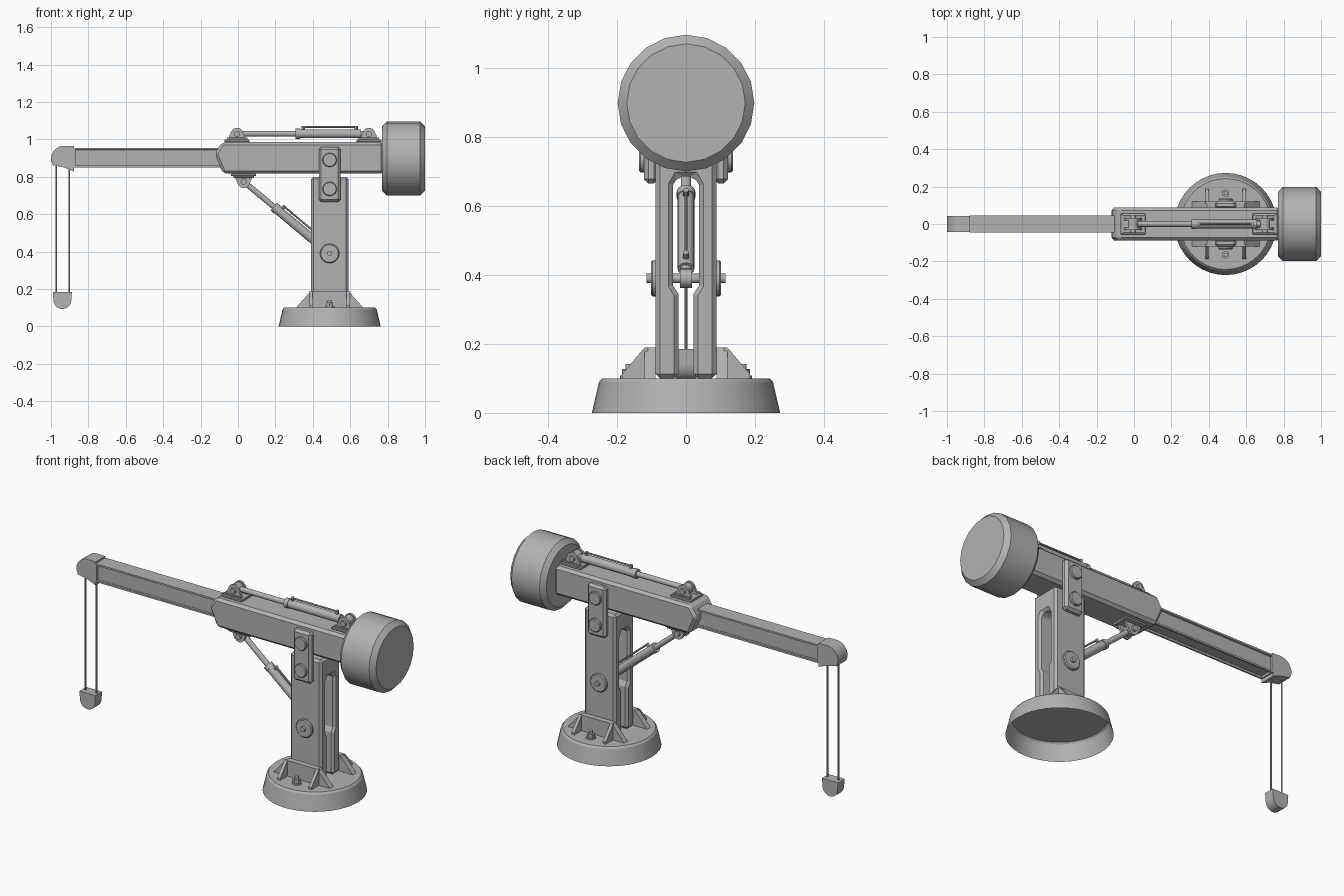
import bpy, bmesh, math
from mathutils import Vector

cube = bpy.data.objects.get("Cube")
if cube:
    bpy.data.objects.remove(cube, do_unlink=True)

metal = bpy.data.materials.new("grey_metal")
GREY = (0.45, 0.45, 0.45, 1)
metal.use_nodes = True
metal.diffuse_color = GREY
metal.node_tree.nodes["Principled BSDF"].inputs["Base Color"].default_value = GREY

COL = 0.49      # x of the column axis
HALF = 0.088    # half width of column and boom


def finish(name, bm, bevel=0.0, smooth=False):
    bmesh.ops.recalc_face_normals(bm, faces=bm.faces)
    mesh = bpy.data.meshes.new(name)
    bm.to_mesh(mesh)
    bm.free()
    mesh.materials.append(metal)
    ob = bpy.data.objects.new(name, mesh)
    bpy.context.collection.objects.link(ob)
    if bevel:
        mod = ob.modifiers.new("Bevel", "BEVEL")
        mod.width, mod.segments = bevel, 1
        mod.limit_method, mod.angle_limit = "ANGLE", math.radians(40)
    if smooth:
        bpy.ops.object.select_all(action="DESELECT")
        ob.select_set(True)
        bpy.context.view_layer.objects.active = ob
        bpy.ops.object.shade_smooth_by_angle(angle=math.radians(32))
    return ob


def prism(name, pts, axis, lo, hi, bevel=0.0, smooth=False):
    """Extrude a profile: (y, z) along x, or (x, z) along y."""
    bm = bmesh.new()
    place = (lambda a, b: (lo, a, b)) if axis == "x" else (lambda a, b: (a, lo, b))
    face = bm.faces.new([bm.verts.new(place(a, b)) for a, b in pts])
    ext = bmesh.ops.extrude_face_region(bm, geom=[face])
    shift = Vector((hi - lo, 0, 0) if axis == "x" else (0, hi - lo, 0))
    moved = [v for v in ext["geom"] if isinstance(v, bmesh.types.BMVert)]
    bmesh.ops.translate(bm, verts=moved, vec=shift)
    return finish(name, bm, bevel, smooth)


def box(name, x, y, z, bevel=0.0):
    return prism(name, [(x[0], z[0]), (x[1], z[0]), (x[1], z[1]), (x[0], z[1])],
                 "y", y[0], y[1], bevel)


def rod(name, p, q, r, r2=None, sides=20, bevel=0.0, caps=True):
    p, q = Vector(p), Vector(q)
    bm = bmesh.new()
    bmesh.ops.create_cone(bm, cap_ends=caps, segments=sides, radius1=r,
                          radius2=r if r2 is None else r2, depth=(q - p).length)
    turn = (q - p).to_track_quat("Z", "Y").to_matrix()
    bmesh.ops.rotate(bm, verts=bm.verts, matrix=turn)
    bmesh.ops.translate(bm, verts=bm.verts, vec=(p + q) / 2)
    return finish(name, bm, bevel, sides > 8)


def arc(cx, cz, r, start, end, n=8):
    return [(cx + r * math.cos(math.radians(start + (end - start) * i / n)),
             cz + r * math.sin(math.radians(start + (end - start) * i / n)))
            for i in range(n + 1)]


def clevis(name, x, deck, up):
    """Base plate, two rounded lugs and a cross pin; up is 1 or -1."""
    pin = deck + up * 0.043
    box(name + "_plate", (x - 0.067, x + 0.067), (-0.055, 0.055),
        sorted((deck, deck + up * 0.014)), 0.003)
    lug = [(-0.055, 0.0), (0.055, 0.0)] + arc(0, 0.043, 0.034, 25, 155)
    for s in (1, -1):
        prism(name + "_lug", [(x + a, deck + up * b) for a, b in lug], "y",
              s * 0.02, s * 0.033)
        rod(name + "_bolt_row", (x - 0.055, s * 0.045, deck + up * 0.018),
            (x + 0.055, s * 0.045, deck + up * 0.018), 0.006, sides=6)
    rod(name + "_pin", (x, -0.045, pin), (x, 0.045, pin), 0.016, sides=12)


def hydraulic(name, tip, tail, split, end):
    """Thin piston from tip, barrel from split to end, and a pressure pipe."""
    tip, tail = Vector(tip), Vector(tail)
    at = lambda t: tip.lerp(tail, t)
    d = (tail - tip).normalized()
    side = Vector((-d.z, 0, d.x))
    rod(name + "_piston", tip, at(split), 0.015, sides=16)
    rod(name + "_collar", at(split) - d * 0.012, at(split) + d * 0.012, 0.027)
    rod(name + "_barrel", at(split), at(end), 0.024)
    rod(name + "_tail", at(end), tail, 0.016, sides=16)
    a, b = at(split) + d * 0.03, at(end) - d * 0.025
    rod(name + "_pipe", a + side * 0.036, b + side * 0.036, 0.005, sides=8)
    for p in (a, b):
        rod(name + "_fitting", p, p + side * 0.042, 0.009, sides=8)
    for p in (tip, tail):
        rod(name + "_eye", p - Vector((0, 0.018, 0)), p + Vector((0, 0.018, 0)), 0.028)


# Base: open-bottomed tapered drum with a lid
rod("base_skirt", (COL, 0, 0), (COL, 0, 0.09), 0.273, 0.252, 40, caps=False)
rod("base_rim", (COL, 0, 0.09), (COL, 0, 0.1), 0.252, 0.243, 40, caps=False)
rod("base_lid", (COL, 0, 0.097), (COL, 0, 0.1), 0.243, sides=40)

# Column: arch with a stepped slot
arch = [(HALF, 0.1), (HALF, 0.8), (-HALF, 0.8), (-HALF, 0.1)]
slot = [(0.022, 0.1), (0.022, 0.345), (0.038, 0.37), (0.038, 0.66), (0.024, 0.685)]
arch += [(-y, z) for y, z in slot] + [(y, z) for y, z in reversed(slot)]
prism("column", arch, "x", COL - 0.1, COL + 0.1, 0.013)

# Foot brackets, links and pivot covers on both sides
for s in (1, -1):
    prism("foot_bracket", [(COL - 0.18, 0.1), (COL + 0.18, 0.1),
                           (COL + 0.1, 0.19), (COL - 0.1, 0.19)],
          "y", s * HALF, s * 0.12)
    for x in (COL - 0.1, COL + 0.1):
        prism("foot_rib", [(s * 0.11, 0.1), (s * 0.186, 0.1), (s * 0.186, 0.112),
                           (s * 0.12, 0.19), (s * 0.11, 0.19)], "x", x - 0.009, x + 0.009)
    rod("anchor_washer", (COL, s * 0.165, 0.1), (COL, s * 0.165, 0.108), 0.026)
    rod("anchor_nut", (COL, s * 0.165, 0.108), (COL, s * 0.165, 0.127), 0.021, sides=6)
    rod("anchor_stud", (COL, s * 0.165, 0.127), (COL, s * 0.165, 0.142), 0.011, sides=12)
    box("link_plate", (COL - 0.058, COL + 0.058), sorted((s * 0.08, s * 0.122)),
        (0.665, 0.96), 0.013)
    for z in (0.735, 0.89):
        rod("link_bolt", (COL, s * 0.11, z), (COL, s * 0.136, z), 0.038, bevel=0.004)
    rod("pivot_cover", (COL, s * 0.08, 0.39), (COL, s * 0.102, 0.39), 0.052, bevel=0.005)
rod("pivot_axle", (COL, -0.115, 0.39), (COL, 0.115, 0.39), 0.014, sides=16)

# Boom sleeve with a pointed front end
prism("boom_sleeve", [(-0.125, 0.922), (-0.085, 0.985), (0.78, 0.985),
                      (0.78, 0.817), (-0.08, 0.817)], "y", -HALF, HALF, 0.015)

# Telescopic arm with recessed sides and underside
bm = bmesh.new()
bmesh.ops.create_cube(bm, size=1)
for v in bm.verts:
    v.co = Vector((v.co.x * 0.8 - 0.48, v.co.y * 0.09, v.co.z * 0.105 + 0.902))
bm.normal_update()
for f in [f for f in bm.faces if abs(f.normal.y) > 0.9 or f.normal.z < -0.9]:
    bmesh.ops.inset_individual(bm, faces=[f], thickness=0.014)
    bmesh.ops.inset_individual(bm, faces=[f], thickness=0.001, depth=-0.012)
finish("arm", bm)

# Arm head, twin cables and hook block
prism("arm_head", [(-0.877, 0.829), (-0.877, 0.964)]
      + arc(-0.93, 0.895, 0.07, 90, 185) + [(-0.99, 0.862), (-0.93, 0.85)],
      "y", -0.044, 0.044, smooth=True)
for x in (-0.972, -0.902):
    rod("cable", (x, 0, 0.18), (x, 0, 0.86), 0.0045, sides=8)
prism("hook_block", [(-0.888, 0.185), (-0.99, 0.185)]
      + arc(-0.939, 0.141, 0.048, 180, 360, 10), "y", -0.03, 0.03, smooth=True)

# Counterweight drum
rod("counterweight", (0.77, 0, 0.898), (1.0, 0, 0.898), 0.198, sides=20, bevel=0.026)

# Hydraulic cylinders and their mounts
clevis("front_mount", -0.005, 0.985, 1)
clevis("rear_mount", 0.7, 0.985, 1)
clevis("under_mount", 0.03, 0.817, -1)
hydraulic("boom_cylinder", (-0.005, 0, 1.03), (0.7, 0, 1.03), 0.46, 0.94)
hydraulic("lift_cylinder", (0.03, 0, 0.775), (COL, 0, 0.39), 0.37, 0.93)
